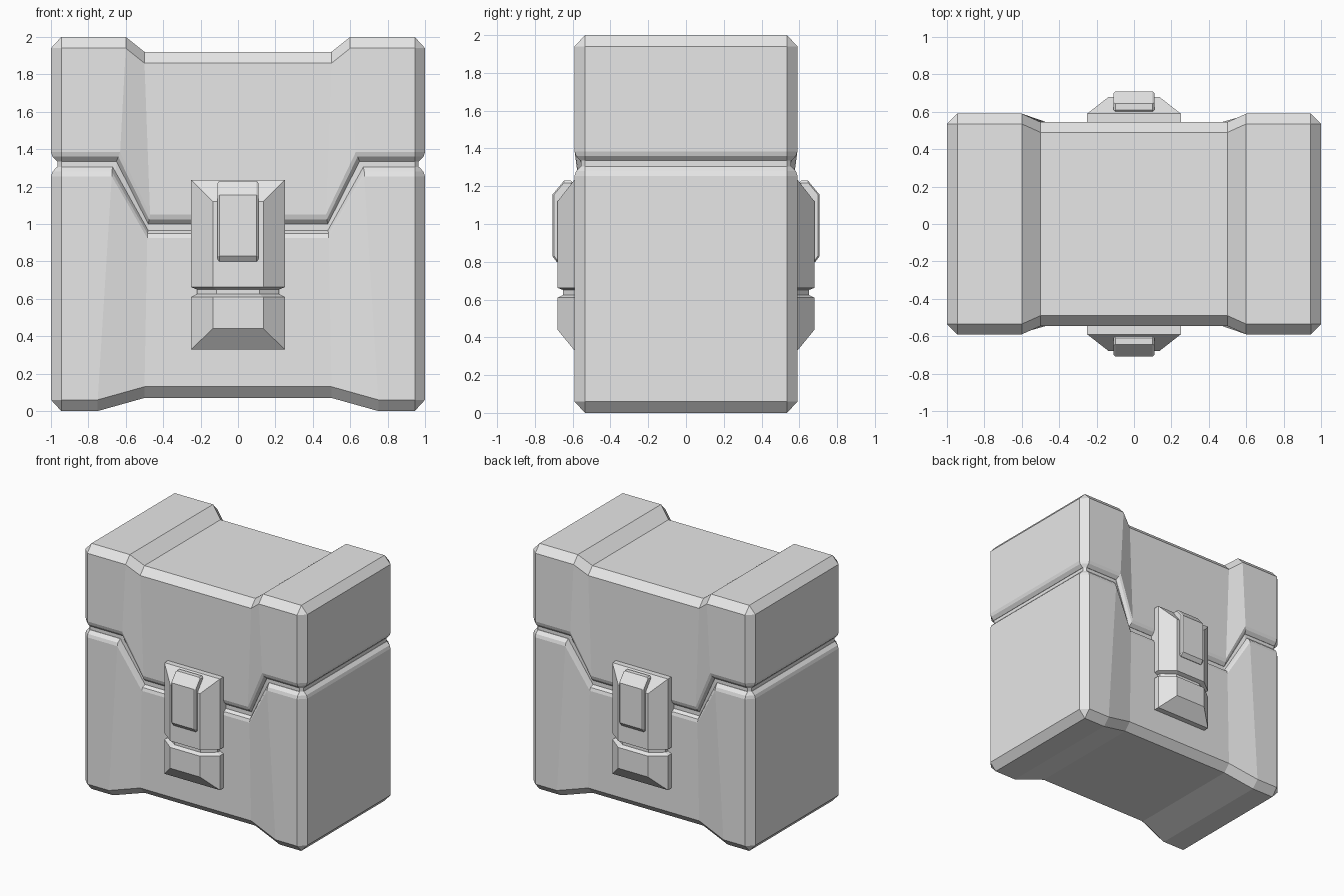
import bpy
import bmesh

cube = bpy.data.objects.get("Cube")
if cube:
    bpy.data.objects.remove(cube, do_unlink=True)

grey = bpy.data.materials.new("light grey")
grey.use_nodes = True
grey.diffuse_color = (0.8, 0.8, 0.8, 1)
grey.node_tree.nodes["Principled BSDF"].inputs["Base Color"].default_value = (0.8, 0.8, 0.8, 1)


def loft(name, rows):
    """Skin stacked loops of equal length; caps pair opposite points of a loop."""
    bm = bmesh.new()
    loops = [[bm.verts.new(p) for p in row] for row in rows]
    n = len(loops[0])
    for low, high in zip(loops, loops[1:]):
        for i in range(n):
            j = (i + 1) % n
            bm.faces.new((low[i], low[j], high[j], high[i]))
    for cap in (loops[0], loops[-1]):
        for i in range(n // 2 - 1):
            bm.faces.new((cap[i], cap[i + 1], cap[n - 2 - i], cap[n - 1 - i]))
    bmesh.ops.remove_doubles(bm, verts=bm.verts, dist=0.0005)
    bmesh.ops.recalc_face_normals(bm, faces=bm.faces)
    mesh = bpy.data.meshes.new(name)
    bm.to_mesh(mesh)
    bm.free()
    mesh.materials.append(grey)
    obj = bpy.data.objects.new(name, mesh)
    bpy.context.collection.objects.link(obj)
    return obj


HALF_DEPTH, WAIST_DEPTH, CHAMFER = 0.59, 0.545, 0.055


def chest_loop(z_end, z_mid, x_end, x_mid, inset):
    """Waisted outline: deep ends, shallower middle, chamfered corners."""
    deep, waist, corner = HALF_DEPTH - inset, WAIST_DEPTH - inset, HALF_DEPTH - CHAMFER
    half = [(1 - inset, corner, z_end), (1 - CHAMFER, deep, z_end),
            (x_end, deep, z_end), (x_mid, waist, z_mid)]
    front = [(-x, -y, z) for x, y, z in half] + [(x, -y, z) for x, y, z in reversed(half)]
    return front + [(x, -y, z) for x, y, z in reversed(front)]


# Chest base, recessed seam and lid
loft("chest_base", [chest_loop(*r) for r in (
    (0, 0.07, 0.75, 0.5, CHAMFER),
    (0.06, 0.13, 0.75, 0.5, 0),
    (1.255, 0.925, 0.675, 0.485, 0),
    (1.28, 0.95, 0.675, 0.485, 0.008),
    (1.305, 0.965, 0.67, 0.48, 0.032))])
loft("seam_core", [chest_loop(*r) for r in (
    (1.24, 0.9, 0.66, 0.48, 0.035),
    (1.4, 1.07, 0.64, 0.475, 0.035))])
loft("chest_lid", [chest_loop(*r) for r in (
    (1.335, 1.0, 0.65, 0.48, 0.032),
    (1.36, 1.025, 0.64, 0.475, 0.008),
    (1.385, 1.05, 0.63, 0.47, 0),
    (1.94, 1.86, 0.6, 0.5, 0),
    (2, 1.92, 0.6, 0.5, CHAMFER))])


# Latch plate with a narrow neck, and its raised tab, on front and back
def latch_loop(side, z, width, shoulder, face_x, face_y):
    half = [(width, 0.5), (width, shoulder), (face_x, face_y)]
    return ([(-x, side * y, z) for x, y in half]
            + [(x, side * y, z) for x, y in reversed(half)])


EDGE = (0.25, 0.59, 0.25, 0.59)
FULL = (0.25, 0.59, 0.135, 0.68)
NECK = (0.22, 0.575, 0.115, 0.65)
TAB = [(0.6, 1.23), (0.645, 1.23), (0.708, 1.155), (0.708, 0.83), (0.685, 0.8), (0.6, 0.8)]

for label, side in (("front", -1), ("back", 1)):
    loft(label + "_latch_plate", [latch_loop(side, z, *shape) for z, shape in (
        (0.33, EDGE), (0.44, FULL), (0.61, FULL), (0.625, NECK),
        (0.65, NECK), (0.662, FULL), (1.12, FULL), (1.235, EDGE))])
    tab = loft(label + "_latch_tab",
               [[(x, side * y, z) for y, z in TAB] for x in (-0.11, 0.11)])
    bevel = tab.modifiers.new("edge_chamfer", "BEVEL")
    bevel.width = 0.01
    bevel.segments = 1
    bevel.limit_method = "ANGLE"
    bevel.angle_limit = 1.4
